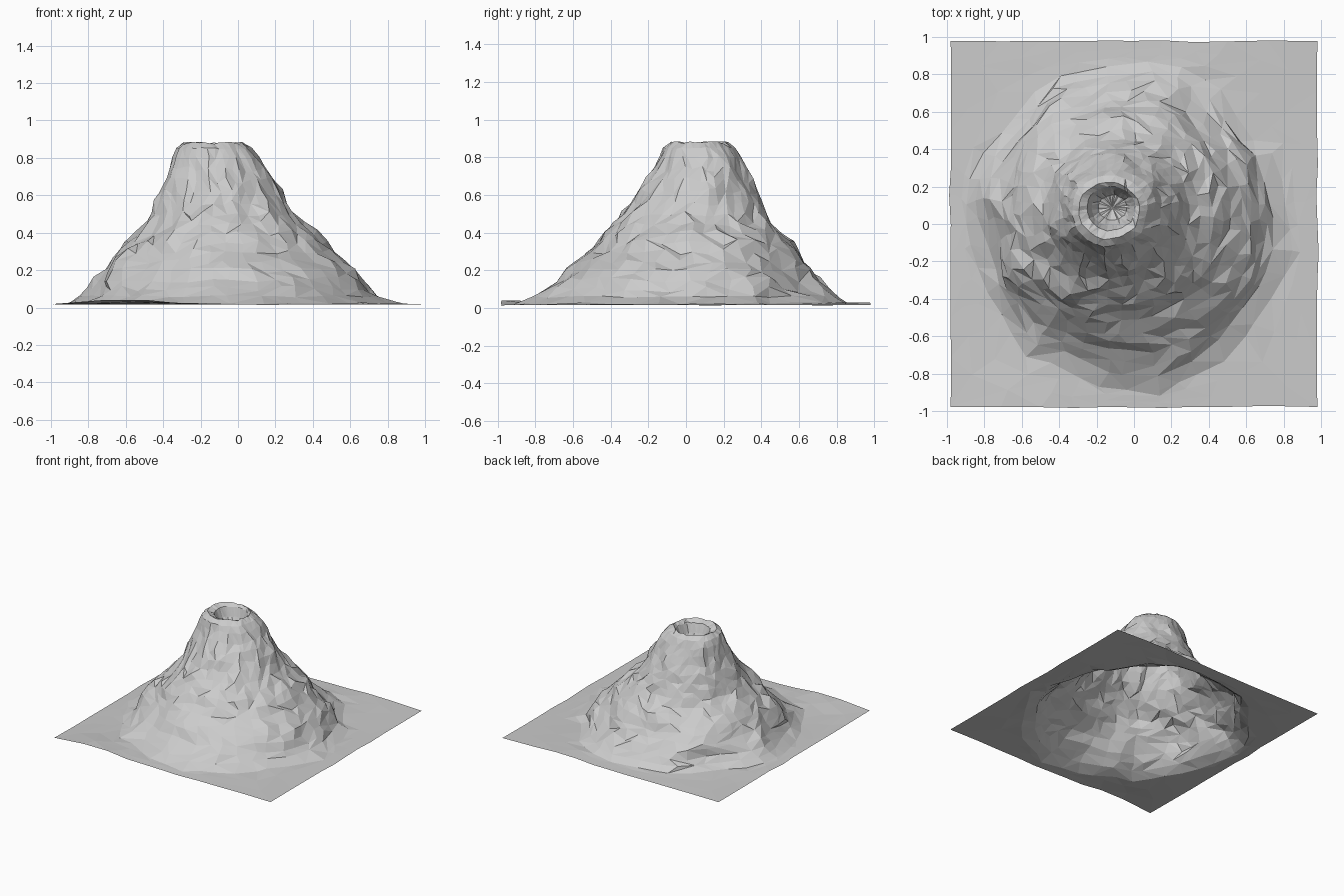
import bpy, bmesh, math, random
from mathutils import Vector, noise

if "Cube" in bpy.data.objects:
    bpy.data.objects.remove(bpy.data.objects["Cube"])

random.seed(7)
SEG = 40

# Mountain outline: height, left x, right x, front y, back y
OUTLINE = [
    (0.025, -0.89, 0.83, -0.87, 0.86),
    (0.06, -0.82, 0.745, -0.785, 0.80),
    (0.10, -0.77, 0.715, -0.73, 0.76),
    (0.15, -0.745, 0.67, -0.675, 0.72),
    (0.20, -0.715, 0.625, -0.615, 0.68),
    (0.25, -0.685, 0.575, -0.57, 0.64),
    (0.30, -0.64, 0.515, -0.52, 0.60),
    (0.35, -0.585, 0.465, -0.485, 0.555),
    (0.40, -0.53, 0.415, -0.44, 0.50),
    (0.45, -0.49, 0.365, -0.39, 0.455),
    (0.50, -0.465, 0.32, -0.34, 0.425),
    (0.56, -0.44, 0.265, -0.285, 0.40),
    (0.62, -0.415, 0.225, -0.245, 0.38),
    (0.68, -0.385, 0.185, -0.21, 0.35),
    (0.74, -0.365, 0.145, -0.17, 0.325),
    (0.80, -0.35, 0.11, -0.14, 0.295),
    (0.85, -0.33, 0.07, -0.12, 0.26),
    (0.88, -0.295, 0.03, -0.08, 0.22),
    # inside of the crater
    (0.86, -0.25, 0.005, -0.035, 0.20),
    (0.79, -0.225, -0.02, -0.01, 0.18),
    (0.74, -0.19, -0.04, 0.02, 0.155),
]


def ground_height(x, y):
    """Gentle waves of the plain, with a lifted front left edge."""
    lift = 0.03 * math.exp(-((x + 0.6) / 0.25) ** 2 - ((y + 1.0) / 0.2) ** 2)
    lift += 0.015 * math.exp(-((x - 0.5) / 0.3) ** 2 - ((y - 1.0) / 0.3) ** 2)
    return 0.016 + lift + 0.004 * noise.noise(Vector((x * 4, y * 4, 3)))


def square_point(a):
    """Point on the slightly wavy square border."""
    c, s = math.cos(a), math.sin(a)
    m = max(abs(c), abs(s))
    x, y = c / m * 0.98, s / m * 0.978
    wave = 0.018 * noise.noise(Vector((x * 4, y * 4, 0)))
    if abs(c) > abs(s) + 1e-6:
        x += wave
    elif abs(s) > abs(c) + 1e-6:
        y += wave
    return x, y


def outline_point(level, a, jitter):
    """Point on one mountain contour, broken up like rock."""
    z, x0, x1, y0, y1 = level
    c, s = math.cos(a), math.sin(a)
    k = 1 + 0.09 * jitter * noise.noise(Vector((c * 3, s * 3, z * 7)))
    if z < 0.3:  # gully at the back right
        k -= 0.06 * math.exp(-((a - 0.75) / 0.2) ** 2) * (1 - z / 0.3)
    x = (x0 + x1) / 2 + (x1 - x0) / 2 * c * k
    y = (y0 + y1) / 2 + (y1 - y0) / 2 * s * k
    return x, y, z


bm = bmesh.new()
rings = []

# Surrounding plain: from the square border in to the foot
for t in (0.0, 0.35, 0.7):
    ring = []
    for i in range(SEG):
        a = 2 * math.pi * i / SEG
        if t:
            a += random.uniform(-0.04, 0.04)
        sx, sy = square_point(a)
        fx, fy, _ = outline_point(OUTLINE[0], a, 1)
        x, y = sx + (fx - sx) * t, sy + (fy - sy) * t
        ring.append(bm.verts.new((x, y, ground_height(x, y) + 0.006 * t)))
    rings.append(ring)

# Flanks, rim and crater wall
for n, level in enumerate(OUTLINE):
    ring = []
    for i in range(SEG):
        a = 2 * math.pi * (i + random.uniform(-0.28, 0.28)) / SEG
        x, y, z = outline_point(level, a, 1)
        dz = random.uniform(-1, 1) * (0.006 if n < 2 or n > 15 else 0.017)
        ring.append(bm.verts.new((x, y, z + dz)))
    rings.append(ring)

# Triangles with mixed diagonals between neighbouring rings
for lower, upper in zip(rings, rings[1:]):
    for i in range(SEG):
        j = (i + 1) % SEG
        a, b, c, d = lower[i], lower[j], upper[j], upper[i]
        if random.random() < 0.5:
            bm.faces.new((a, b, c))
            bm.faces.new((a, c, d))
        else:
            bm.faces.new((a, b, d))
            bm.faces.new((b, c, d))

# Crater floor
centre = bm.verts.new((-0.115, 0.088, 0.72))
for i in range(SEG):
    bm.faces.new((rings[-1][i], rings[-1][(i + 1) % SEG], centre))

mesh = bpy.data.meshes.new("volcano")
bm.to_mesh(mesh)
bm.free()
volcano = bpy.data.objects.new("volcano", mesh)
bpy.context.collection.objects.link(volcano)
